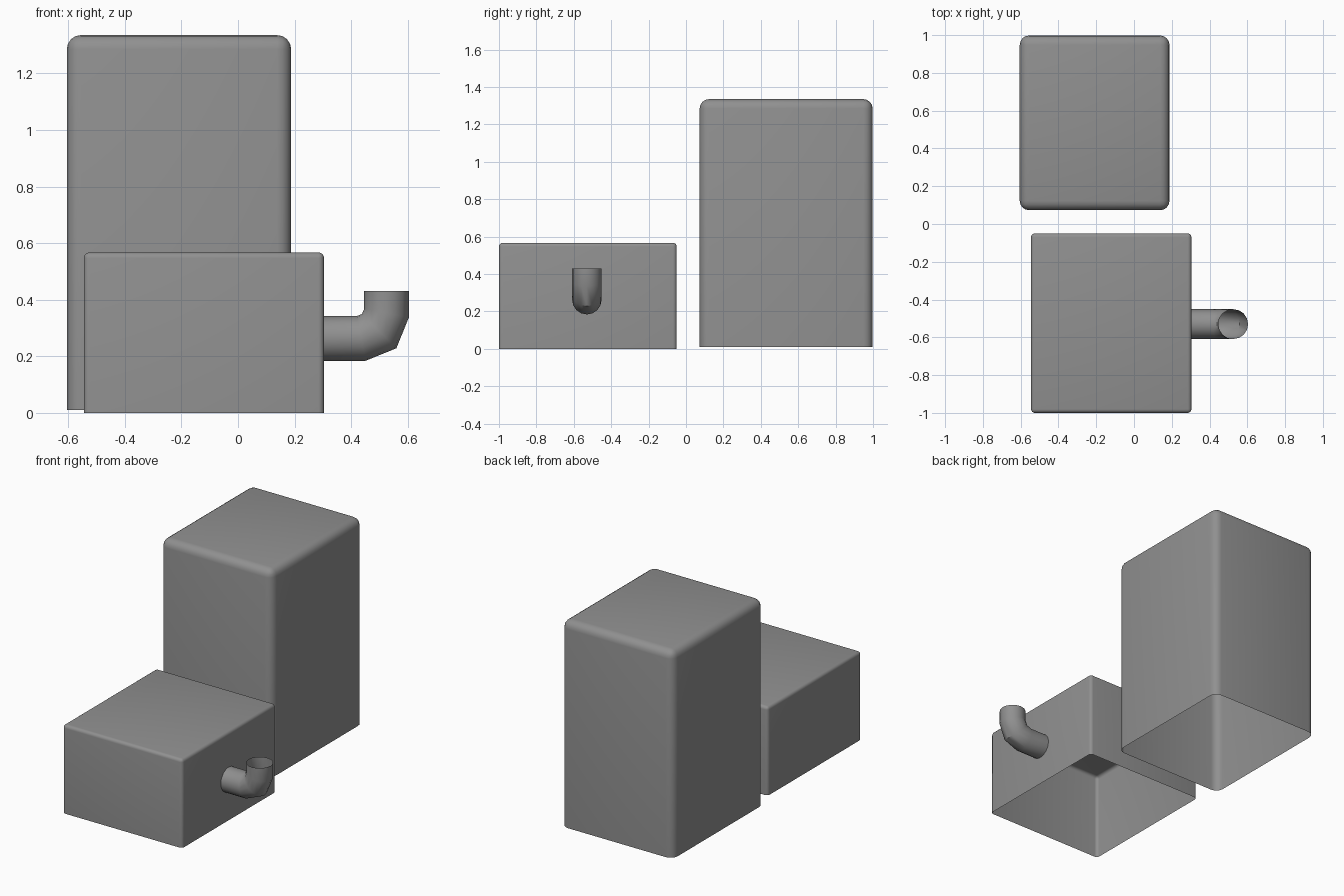
import bpy, bmesh, math
from mathutils import Vector, Matrix

if "Cube" in bpy.data.objects:
    bpy.data.objects.remove(bpy.data.objects["Cube"], do_unlink=True)

# Single grey finish
GREY = (0.28, 0.28, 0.28, 1)
grey = bpy.data.materials.new("plain_grey")
grey.use_nodes = True
grey.diffuse_color = GREY
grey.node_tree.nodes["Principled BSDF"].inputs["Base Color"].default_value = GREY


def finish(name, bm):
    mesh = bpy.data.meshes.new(name)
    bm.to_mesh(mesh)
    bm.free()
    mesh.materials.append(grey)
    obj = bpy.data.objects.new(name, mesh)
    bpy.context.collection.objects.link(obj)
    bpy.ops.object.select_all(action='DESELECT')
    obj.select_set(True)
    bpy.context.view_layer.objects.active = obj
    bpy.ops.object.shade_smooth_by_angle(angle=math.radians(40))
    return obj


def open_box(name, low, high, radius):
    """Thin shell with rounded upright and top edges and no floor."""
    low, high = Vector(low), Vector(high)
    bm = bmesh.new()
    matrix = Matrix.Translation((low + high) / 2) @ Matrix.Diagonal((*(high - low), 1))
    bmesh.ops.create_cube(bm, size=1, matrix=matrix)
    edges = [e for e in bm.edges if max(v.co.z for v in e.verts) > low.z + 0.1]
    bmesh.ops.bevel(bm, geom=edges, offset=radius, segments=4, profile=0.5,
                    affect='EDGES', clamp_overlap=True)
    bm.normal_update()
    floor = [f for f in bm.faces if f.normal.z < -0.9]
    bmesh.ops.delete(bm, geom=floor, context='FACES')
    return finish(name, bm)


def open_pipe(name, path, radius, sides=16):
    """Hollow tube with mitred joints along a path in the xz plane."""
    bm = bmesh.new()
    points = [Vector(p) for p in path]
    rings = []
    for i, p in enumerate(points):
        before = (p - points[i - 1]).normalized() if i else None
        after = (points[i + 1] - p).normalized() if i + 1 < len(points) else None
        before, after = before or after, after or before
        along = (before + after).normalized()
        stretch = 1 / along.dot(before)
        across = along.cross(Vector((0, 1, 0))) * stretch
        ring = []
        for k in range(sides):
            a = math.tau * k / sides
            ring.append(bm.verts.new(p + radius * (across * math.cos(a)
                                                   + Vector((0, math.sin(a), 0)))))
        rings.append(ring)
    for r, s in zip(rings, rings[1:]):
        for k in range(sides):
            n = (k + 1) % sides
            bm.faces.new((r[k], r[n], s[n], s[k]))
    bmesh.ops.recalc_face_normals(bm, faces=bm.faces)
    return finish(name, bm)


# Tall block at the back, low block in front
open_box("tall_block", (-0.605, 0.073, 0.01), (0.188, 0.998, 1.335), 0.05)
open_box("low_block", (-0.545, -1.0, 0), (0.304, -0.05, 0.567), 0.02)

# Elbow spout on the side of the low block
Y = -0.53
open_pipe("elbow_spout", [(0.3, Y, 0.263), (0.435, Y, 0.263), (0.499, Y, 0.289),
                          (0.525, Y, 0.353), (0.525, Y, 0.43)], 0.079)
